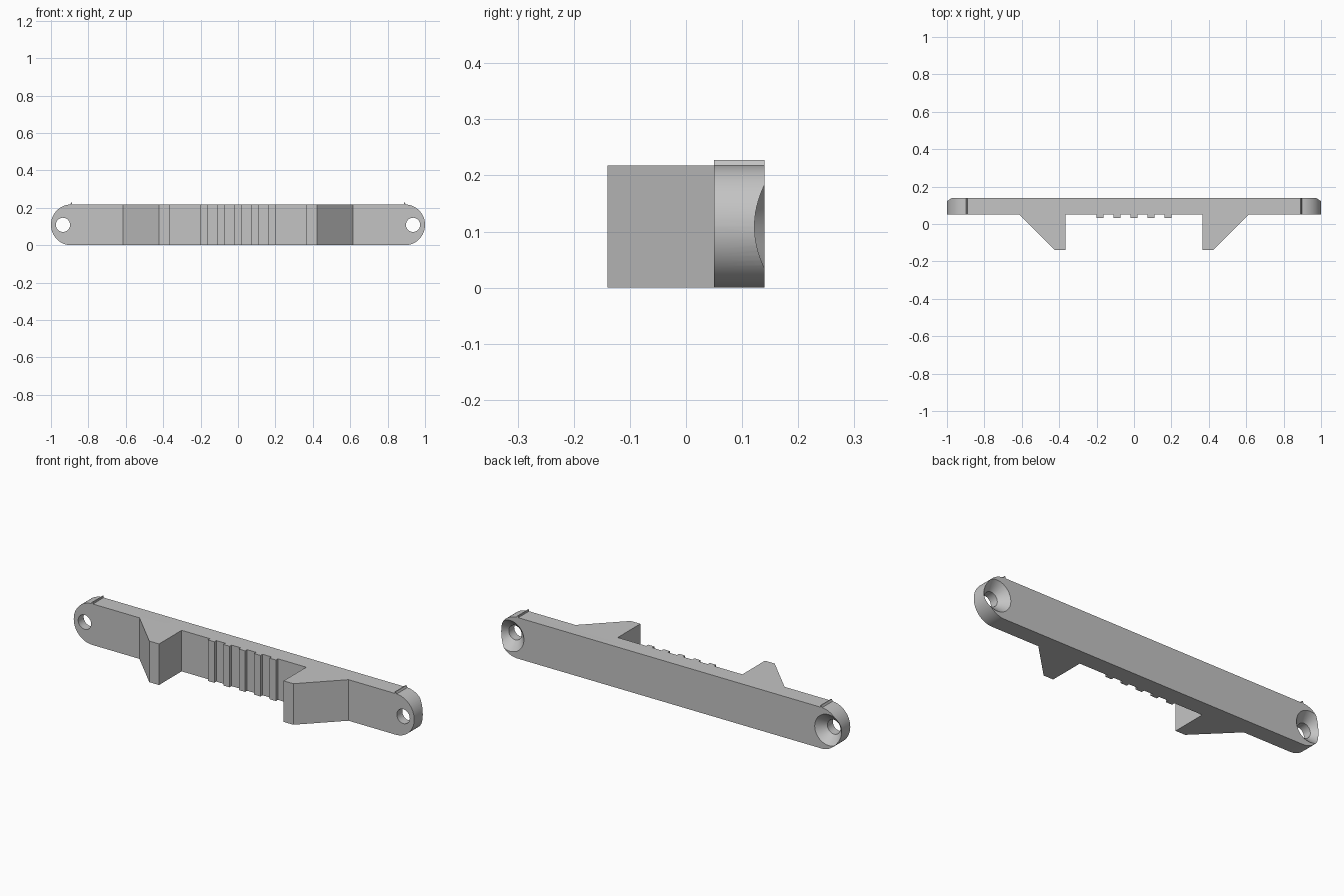
import bpy, bmesh, math
from mathutils import Matrix

cube = bpy.data.objects.get("Cube")
if cube:
    bpy.data.objects.remove(cube, do_unlink=True)

HEIGHT = 0.218
FRONT, BACK = 0.05, 0.14
END_RADIUS = 0.1085
HOLE_X = 0.936

grey = bpy.data.materials.new("light grey")
grey.use_nodes = True
colour = (0.55, 0.55, 0.55, 1)
grey.diffuse_color = colour
grey.node_tree.nodes["Principled BSDF"].inputs["Base Color"].default_value = colour


def add_object(name, bm):
    bmesh.ops.recalc_face_normals(bm, faces=bm.faces)
    mesh = bpy.data.meshes.new(name)
    bm.to_mesh(mesh)
    bm.free()
    mesh.materials.append(grey)
    obj = bpy.data.objects.new(name, mesh)
    bpy.context.collection.objects.link(obj)
    return obj


def extrude(bm, points, vector):
    face = bm.faces.new([bm.verts.new(p) for p in points])
    out = bmesh.ops.extrude_face_region(bm, geom=[face])
    verts = [v for v in out["geom"] if isinstance(v, bmesh.types.BMVert)]
    bmesh.ops.translate(bm, verts=verts, vec=vector)


# Bar outline seen from above: back corners, prongs and grip ridges
prong = [(0.614, FRONT), (0.423, -0.14), (0.366, -0.14), (0.366, FRONT)]
outline = [(-1, BACK), (-1, FRONT)] + [(-x, y) for x, y in prong]
for i in range(-2, 3):
    x, half = i * 0.0905, 0.0185
    outline += [(x - half, FRONT), (x - half, 0.033), (x + half, 0.033), (x + half, FRONT)]
outline += prong[::-1] + [(1, FRONT), (1, BACK)]

bm = bmesh.new()
extrude(bm, [(x, y, 0) for x, y in outline], (0, 0, HEIGHT))
# Round both ends
corners = [e for e in bm.edges
           if all(abs(v.co.x) > 0.99 for v in e.verts)
           and abs(e.verts[0].co.y - e.verts[1].co.y) > 0.01]
bmesh.ops.bevel(bm, geom=corners, offset=END_RADIUS, segments=16, profile=0.5, affect='EDGES')
bar = add_object("mounting_bar", bm)

# Countersunk screw holes
for side in (-1, 1):
    bm = bmesh.new()
    rings = []
    for radius, y in ((0.038, 0), (0.038, 0.096), (0.092, 0.15)):
        ring = bmesh.ops.create_circle(
            bm, segments=48, radius=radius,
            matrix=Matrix.Translation((side * HOLE_X, y, HEIGHT / 2))
            @ Matrix.Rotation(math.pi / 2, 4, 'X'))["verts"]
        rings.append(ring)
    for a, b in zip(rings, rings[1:]):
        for i in range(48):
            j = (i + 1) % 48
            bm.faces.new((a[i], a[j], b[j], b[i]))
    bm.faces.new(rings[0])
    bm.faces.new(rings[-1])
    cutter = add_object("screw_hole_cutter", bm)
    cutter.hide_render = True
    mod = bar.modifiers.new("screw hole", 'BOOLEAN')
    mod.operation = 'DIFFERENCE'
    mod.solver = 'EXACT'
    mod.object = cutter
    bpy.context.view_layer.objects.active = bar
    bpy.ops.object.modifier_apply(modifier=mod.name)
    bpy.data.objects.remove(cutter, do_unlink=True)

bpy.ops.object.select_all(action='DESELECT')
bar.select_set(True)
bpy.context.view_layer.objects.active = bar
bpy.ops.object.shade_smooth_by_angle(angle=math.radians(25))

# Small raised lips on the top edge where the round ends begin
for name, side in (("left_lip", 1), ("right_lip", -1)):
    bm = bmesh.new()
    points = [(0.898, HEIGHT - 0.002), (0.892, 0.228), (0.887, 0.228), (0.887, HEIGHT - 0.002)]
    extrude(bm, [(side * x, FRONT, z) for x, z in points], (0, BACK - FRONT, 0))
    add_object(name, bm)
